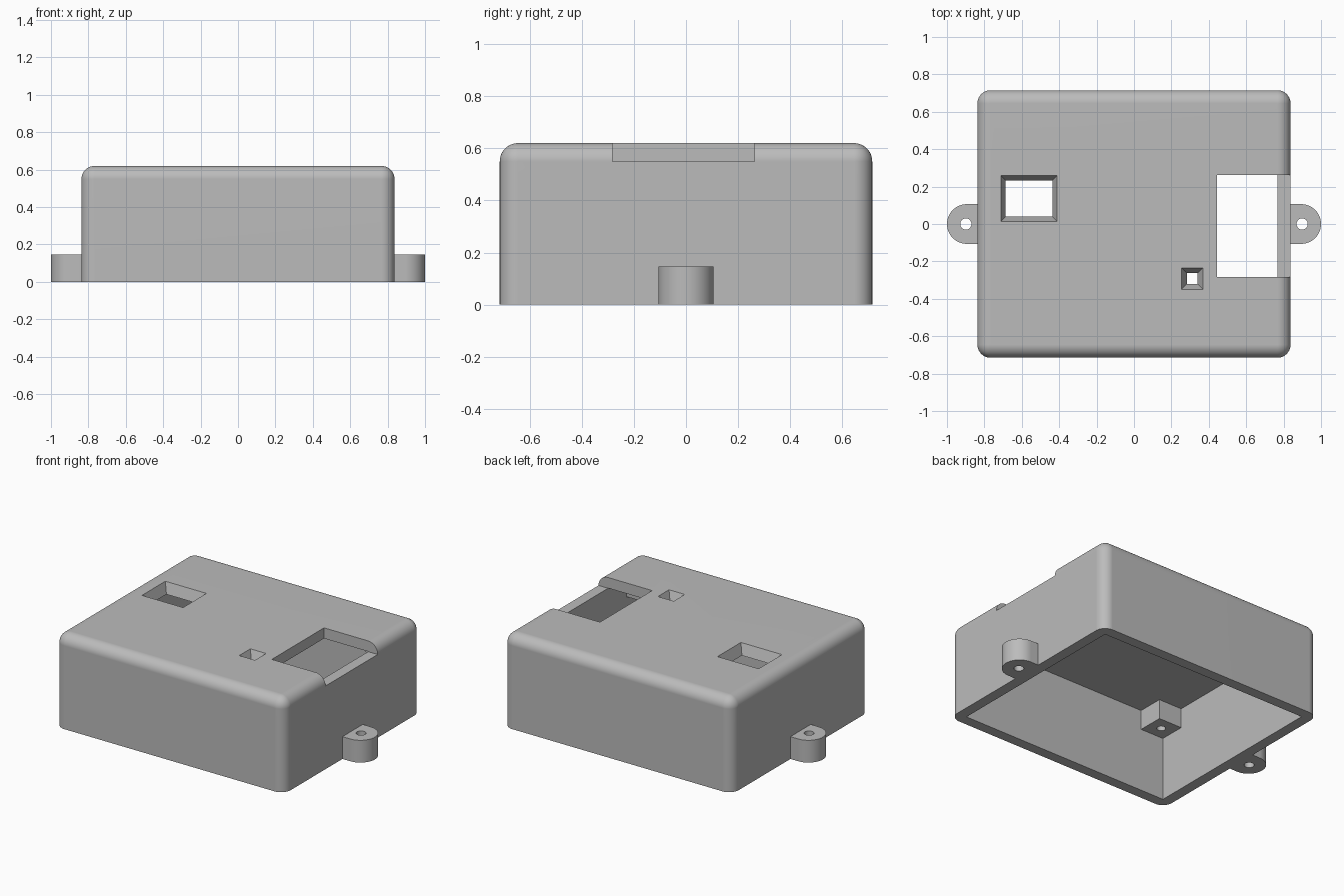
import bpy
import bmesh
from mathutils import Vector

old = bpy.data.objects.get("Cube")
if old:
    bpy.data.objects.remove(old, do_unlink=True)

HALF_X, HALF_Y, HEIGHT = 0.837, 0.715, 0.62
WALL = 0.07
IN_X, IN_Y, CEILING = HALF_X - WALL, HALF_Y - WALL, HEIGHT - WALL

plastic = bpy.data.materials.new("grey_plastic")
plastic.use_nodes = True
GREY = (0.5, 0.5, 0.5, 1)
plastic.diffuse_color = GREY
plastic.node_tree.nodes["Principled BSDF"].inputs["Base Color"].default_value = GREY


def finish(name, bm):
    bmesh.ops.recalc_face_normals(bm, faces=bm.faces)
    mesh = bpy.data.meshes.new(name)
    bm.to_mesh(mesh)
    bm.free()
    mesh.materials.append(plastic)
    obj = bpy.data.objects.new(name, mesh)
    bpy.context.collection.objects.link(obj)
    return obj


def block(name, low, high, inset=0, round_edges=0):
    """Box between two corners; inset narrows its bottom, round_edges fillets all but the base."""
    low, high = Vector(low), Vector(high)
    centre, size = (low + high) / 2, high - low
    bm = bmesh.new()
    bmesh.ops.create_cube(bm, size=1)
    for v in bm.verts:
        shrink = Vector((inset, inset, 0)) * (2 if v.co.z < 0 else 0)
        v.co = centre + v.co * (size - shrink)
    if round_edges:
        edges = [e for e in bm.edges if max(v.co.z for v in e.verts) > centre.z]
        bmesh.ops.bevel(bm, geom=edges, offset=round_edges, segments=10,
                        profile=0.5, affect='EDGES')
    return finish(name, bm)


def cylinder(name, x, y, radius, bottom, top, sides=32):
    bm = bmesh.new()
    bmesh.ops.create_cone(bm, cap_ends=True, segments=sides, radius1=radius,
                          radius2=radius, depth=top - bottom)
    bmesh.ops.translate(bm, verts=bm.verts, vec=(x, y, (bottom + top) / 2))
    return finish(name, bm)


def combine(target, tool, operation):
    """Apply one boolean and discard the tool."""
    mod = target.modifiers.new(operation.lower(), 'BOOLEAN')
    mod.operation, mod.object, mod.solver = operation, tool, 'EXACT'
    bpy.context.view_layer.objects.active = target
    bpy.ops.object.modifier_apply(modifier=mod.name)
    bpy.data.objects.remove(tool, do_unlink=True)


# Rounded shell, hollow and open underneath
shell = block("enclosure_shell", (-HALF_X, -HALF_Y, 0), (HALF_X, HALF_Y, HEIGHT),
              round_edges=WALL)
combine(shell, block("cavity", (-IN_X, -IN_Y, -0.2), (IN_X, IN_Y, CEILING)), 'DIFFERENCE')

# Screw posts in the inner corners, with blind holes
POST, POST_BOTTOM = 0.17, 0.42
for sx in (-1, 1):
    for sy in (-1, 1):
        xs = sorted((sx * (IN_X - POST), sx * (IN_X + 0.03)))
        ys = sorted((sy * (IN_Y - POST), sy * (IN_Y + 0.03)))
        post = block("screw_post", (xs[0], ys[0], POST_BOTTOM),
                     (xs[1], ys[1], CEILING + 0.03))
        combine(shell, post, 'UNION')
        hole = cylinder("post_hole", sx * (IN_X - POST / 2), sy * (IN_Y - POST / 2),
                        0.027, POST_BOTTOM - 0.05, CEILING - 0.02)
        combine(shell, hole, 'DIFFERENCE')

# Mounting ears: round end plus a straight root, drilled through
EAR_R, EAR_H = 0.106, 0.147
for side in (-1, 1):
    x = side * (1 - EAR_R)
    ear = cylinder("mounting_ear", x, 0, EAR_R, 0, EAR_H, 64)
    root_x = sorted((x, side * (HALF_X - 0.03)))
    root = block("ear_root", (root_x[0], -EAR_R, 0), (root_x[1], EAR_R, EAR_H))
    # trim the round end so that it stays out of the cavity
    trim_x = sorted((side * (HALF_X - 0.03), side * 0.5))
    combine(ear, block("ear_trim", (trim_x[0], -1, -1), (trim_x[1], 1, 1)), 'DIFFERENCE')
    combine(ear, root, 'UNION')
    combine(shell, ear, 'UNION')
    drill = cylinder("ear_hole", side * 0.899, 0, 0.03, -0.1, EAR_H + 0.1)
    combine(shell, drill, 'DIFFERENCE')

# Side slot running out over the left wall
slot = block("slot", (0.445, -0.283, CEILING - 0.001), (1.2, 0.262, 0.8))
combine(shell, slot, 'DIFFERENCE')


# Tapered windows through the lid
def window(x0, x1, y0, y1, inset):
    reach = 0.02    # overshoot above and below, keeping the same slope
    grow = inset * reach / WALL
    cutter = block("window", (x0 - grow, y0 - grow, CEILING - reach),
                   (x1 + grow, y1 + grow, HEIGHT + reach),
                   inset=inset + 2 * grow)
    combine(shell, cutter, 'DIFFERENCE')


window(-0.711, -0.411, 0.014, 0.258, 0.025)
window(0.254, 0.369, -0.35, -0.234, 0.029)

# Smooth fillets with crisp edges
bpy.ops.object.select_all(action='DESELECT')
shell.select_set(True)
bpy.context.view_layer.objects.active = shell
bpy.ops.object.shade_smooth_by_angle(angle=0.52)
weighted = shell.modifiers.new("weighted_normals", 'WEIGHTED_NORMAL')
weighted.keep_sharp = True
